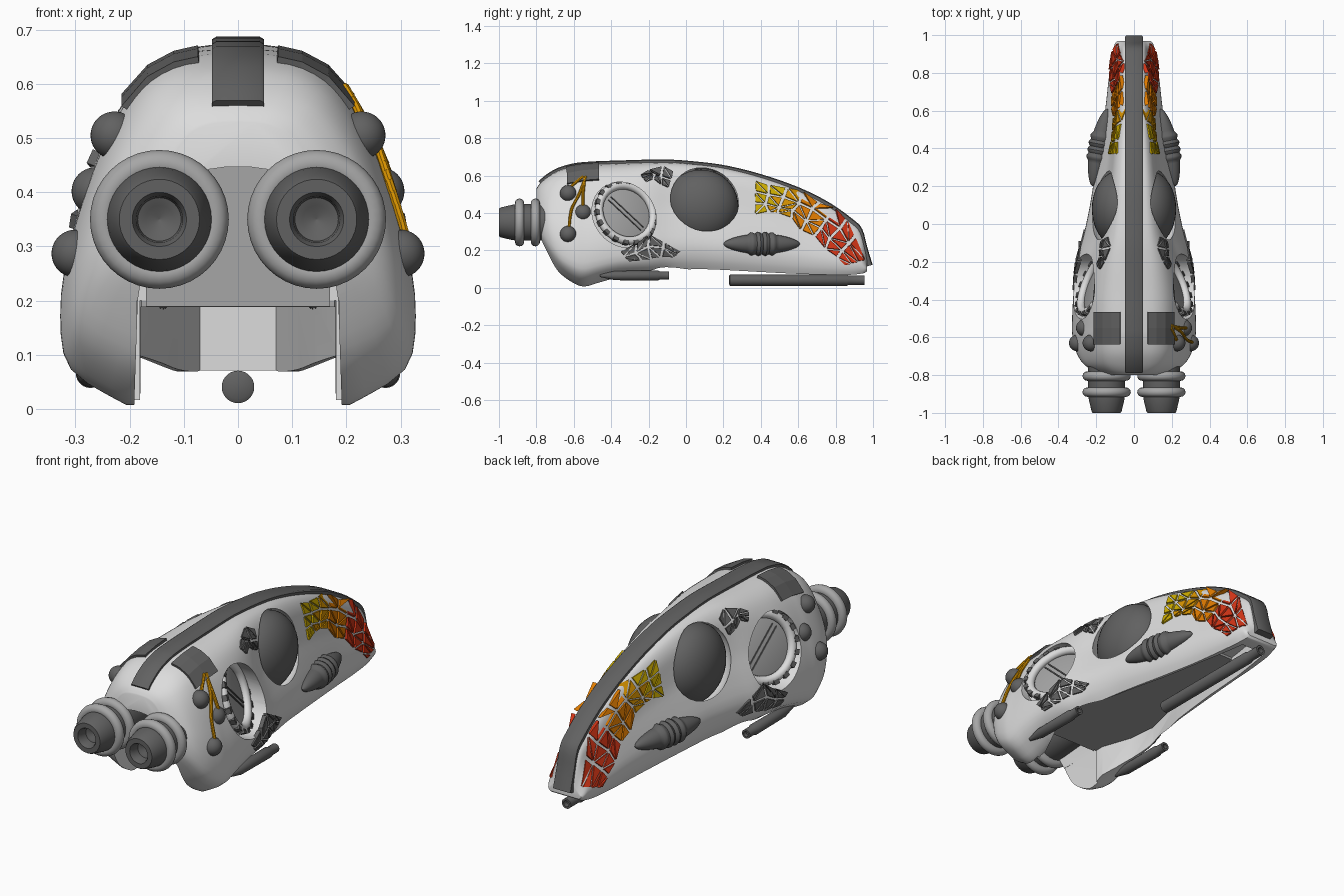
import bpy, bmesh, math, random
from mathutils import Vector, Matrix
from mathutils.bvhtree import BVHTree

if "Cube" in bpy.data.objects:
    bpy.data.objects.remove(bpy.data.objects["Cube"])
random.seed(4)

def mat(name, r, g, b):
    m = bpy.data.materials.new(name)
    m.diffuse_color = (r, g, b, 1)
    m.use_nodes = True
    m.node_tree.nodes["Principled BSDF"].inputs["Base Color"].default_value = m.diffuse_color
    return m
WHITE = mat("bone_white", .72, .72, .72)
MID = mat("mid_grey", .38, .38, .38)
DARK = mat("dark_grey", .12, .12, .12)
YELLOW = mat("yellow", .62, .42, .0)
AMBER = mat("amber", .7, .3, .0)
ORANGE = mat("orange", .75, .2, .0)
RED = mat("red", .65, .035, .008)

def part(name, bm, mats, mirror=True, smooth=True, angle=35):
    bmesh.ops.remove_doubles(bm, verts=bm.verts, dist=1e-5)
    bmesh.ops.recalc_face_normals(bm, faces=bm.faces)
    me = bpy.data.meshes.new(name)
    bm.to_mesh(me)
    for m in (mats if isinstance(mats, list) else [mats]):
        me.materials.append(m)
    ob = bpy.data.objects.new(name, me)
    bpy.context.collection.objects.link(ob)
    if smooth:
        me.shade_smooth()
        me.set_sharp_from_angle(angle=math.radians(angle))
    if mirror:
        ob.modifiers.new("Mirror", 'MIRROR').use_mirror_merge = False
    return ob

def frame(p, d):
    return Matrix.Translation(p) @ Vector(d).to_track_quat('Z', 'Y').to_matrix().to_4x4()

def bridge(bm, rings, closed=False):
    n = len(rings[0])
    for i in range(len(rings) - (0 if closed else 1)):
        a, b = rings[i], rings[(i + 1) % len(rings)]
        for j in range(n):
            bm.faces.new((a[j], a[(j + 1) % n], b[(j + 1) % n], b[j]))
    if not closed:
        bm.faces.new(rings[0]); bm.faces.new(rings[-1])

def lathe(bm, prof, M, n=28, closed=False):
    rings = [[bm.verts.new(M @ Vector((max(r, .0005) * math.cos(2*math.pi*k/n),
              max(r, .0005) * math.sin(2*math.pi*k/n), h))) for k in range(n)] for r, h in prof]
    bridge(bm, rings, closed)

def torus(bm, R, r, M, n=40):
    lathe(bm, [(R + r*math.cos(a*math.pi/6), r*math.sin(a*math.pi/6)) for a in range(12)], M, n, True)

def ball(bm, c, r):
    M = Matrix.Translation(c) @ Matrix.Diagonal((*r, 1))
    bmesh.ops.create_uvsphere(bm, u_segments=36, v_segments=20, radius=1, matrix=M)

def smooth_path(pts, k):
    pts = [Vector(p) for p in pts]
    out = []
    for i in range(len(pts) - 1):
        a, b, c, d = pts[max(i-1, 0)], pts[i], pts[i+1], pts[min(i+2, len(pts)-1)]
        for s in range(k):
            t = s / k
            out.append(.5*(2*b + (c-a)*t + (2*a-5*b+4*c-d)*t*t + (3*b-a-3*c+d)*t**3))
    return out + [pts[-1]]

def prism(outline, z0, z1):
    bm = bmesh.new()
    pts = outline + [(-x, y) for x, y in reversed(outline)]
    bridge(bm, [[bm.verts.new((x, y, z)) for x, y in pts] for z in (z0, z1)])
    return bm

# skull shell: stations (y, half width, top, bottom); round front section blends to a pinched snout section
ST = [(-.80, .15, .53, .33), (-.78, .21, .56, .26), (-.74, .268, .595, .18), (-.68, .305, .63, .085),
      (-.60, .325, .653, .025), (-.54, .328, .66, .008), (-.46, .326, .665, .03), (-.36, .32, .668, .055),
      (-.2, .305, .673, .075), (-.08, .27, .673, .095), (.08, .235, .66, .1), (.22, .212, .64, .095),
      (.4, .182, .595, .085), (.6, .152, .525, .075), (.76, .134, .445, .07), (.88, .118, .36, .07),
      (.93, .108, .31, .075), (.955, .1, .22, .08), (.968, .09, .15, .09)]
FRONT = [(0, 1), (.3, .985), (.5, .935), (.64, .85), (.76, .73), (.87, .58), (.96, .42), (1, .25), (.94, .1), (.63, 0)]
SNOUT = [(0, 1), (.28, .99), (.43, .95), (.54, .87), (.61, .75), (.7, .6), (.84, .45), (1, .25), (.97, .1), (.85, 0)]
fr, sn = smooth_path(FRONT, 3), smooth_path(SNOUT, 3)
bm = bmesh.new()
rings = []
for y, w, zt, zb in (tuple(v) for v in smooth_path([Vector(s) for s in ST], 4)):
    k = min(max((y + .42) / .45, 0), 1)
    k = k*k*(3 - 2*k)
    prof = [(f.x*w, zb + f.y*(zt - zb)) for f in (a.lerp(b, k) for a, b in zip(fr, sn))]
    prof += [(-x, z) for x, z in reversed(prof[1:])]
    rings.append([bm.verts.new((x, y, z)) for x, z in prof])
bridge(bm, rings)
bmesh.ops.recalc_face_normals(bm, faces=bm.faces)
tree = BVHTree.FromBMesh(bm)
body = part("skull_shell", bm, WHITE, False, False)

def side(y, z):
    h = tree.ray_cast(Vector((1, y, z)), Vector((-1, 0, 0)))
    return (h[0], h[1]) if h[0] else (Vector((.07, y, z)), Vector((1, 0, 0)))

def top(x, y):
    return tree.ray_cast(Vector((x, y, 2)), Vector((0, 0, -1)))[:2]

# cutters: mouth arch, lower trough, eye sockets, wheel recesses
cutters = []
bm = bmesh.new()
arch = [(.195, -.1), (.185, .2), (.17, .3), (.13, .4), (.07, .44), (.02, .447)]
arch += [(-x, z) for x, z in reversed(arch)]
bridge(bm, [[bm.verts.new((x, y, z)) for x, z in arch] for y in (-.9, -.5)])
cutters.append(part("mouth_cutter", bm, WHITE, False, False))
trough = [(.19, -.91), (.18, -.45), (.235, -.3), (.25, -.15), (.19, .1), (.14, .4), (.11, .65), (.07, .9)]
cutters.append(part("trough_cutter", prism(trough, -.1, .2), WHITE, False, False))
EYE = Vector((.085, .08, .437))
W = frame((.205, -.32, .4), (1, .42, .36))
for s in (1, -1):
    bm = bmesh.new()
    ball(bm, (s*EYE.x, EYE.y, EYE.z), (.17, .21, .205))
    cutters.append(part("eye_cutter", bm, WHITE, False, False))
    bm = bmesh.new()
    ins = [W @ Vector((.185*math.cos(k*math.pi/20), .185*math.sin(k*math.pi/20), -.03)) for k in range(40)]
    bridge(bm, [[bm.verts.new((s*p.x, p.y, p.z)) for p in ins],
                [bm.verts.new((s*.5, p.y, p.z)) for p in ins]])
    cutters.append(part("wheel_cutter", bm, WHITE, False, False))
for c in cutters:
    c.hide_render = True
    m = body.modifiers.new("Cut", 'BOOLEAN')
    m.operation, m.object, m.solver = 'DIFFERENCE', c, 'EXACT'
me = bpy.data.meshes.new_from_object(body.evaluated_get(bpy.context.evaluated_depsgraph_get()))
body.modifiers.clear()
body.data = me
me.shade_smooth()
me.set_sharp_from_angle(angle=math.radians(35))
for c in cutters:
    bpy.data.objects.remove(c)

# inner block and roof plate
part("roof_plate", prism([(.178, -.5), (.178, -.45), (.23, -.3), (.245, -.15), (.185, .1), (.137, .4), (.115, .6)],
                         .188, .21), MID, False, False)
part("inner_block", prism([(.17, -.51), (.17, -.49)], .189, .45), MID, False, False)

# big eyes
bm = bmesh.new()
ball(bm, EYE, (.138, .2, .195))
part("eye_dome", bm, DARK)

# side wheels: ring, disc, slot, teeth
bm = bmesh.new()
torus(bm, .156, .022, W)
part("wheel_ring", bm, WHITE)
bm = bmesh.new()
lathe(bm, [(.145, -.03), (.145, -.012), (.13, -.006)], W, 40)
part("wheel_disc", bm, MID)
bm = bmesh.new()
for off in (-.012, .012):
    bmesh.ops.create_cube(bm, size=1, matrix=W @ Matrix.Rotation(-.8, 4, 'Z') @ Matrix.Translation((0, off, -.005))
                          @ Matrix.Diagonal((.24, .006, .008, 1)))
part("wheel_slot", bm, DARK, smooth=False)
bm = bmesh.new()
for k in range(18):
    bmesh.ops.create_cube(bm, size=1, matrix=W @ Matrix.Rotation(k*math.pi/9, 4, 'Z')
                          @ Matrix.Translation((.172, 0, .01)) @ Matrix.Diagonal((.022, .028, .026, 1)))
part("wheel_teeth", bm, DARK, smooth=False)

# front nozzles with rings
N = frame((.145, 0, .35), (0, -1, 0))
bm = bmesh.new()
lathe(bm, [(.08, .5), (.098, .74), (.098, .9), (.094, .93), (.08, .99), (.074, 1), (.05, 1), (.043, .985),
           (.04, .95), (.026, .945), (.0, .93)], N, 40)
part("nozzle", bm, DARK)
bm = bmesh.new()
for h in (.805, .89):
    torus(bm, .103, .025, N)
    bmesh.ops.translate(bm, verts=bm.verts[-480:], vec=(0, -h, 0))
part("nozzle_ring", bm, MID)

# spine strip
path = [Vector((s[0], s[2])) for s in ST[1:-1]] + [Vector((.985, .12))]
path = smooth_path(path, 3)
bm = bmesh.new()
rings = []
for i, p in enumerate(path):
    t = (path[min(i+1, len(path)-1)] - path[max(i-1, 0)]).normalized()
    n = Vector((-t.y, t.x))
    a, b, c = p - n*.03, p + n*.008, p + n*.013
    rings.append([bm.verts.new((x, q.x, q.y)) for x, q in
                  ((-.048, a), (-.048, b), (-.04, c), (.04, c), (.048, b), (.048, a))])
bridge(bm, rings)
part("spine_strip", bm, DARK, False)

def tile(bm, hits, h, shrink=.93):
    c = sum((p for p, n in hits), Vector()) / len(hits)
    nn = sum((n for p, n in hits), Vector()).normalized()
    return [[bm.verts.new(p - nn*.012) for p, n in hits],
            [bm.verts.new(c + (p - c)*shrink + nn*h) for p, n in hits]]

# brow plates
bm = bmesh.new()
xs = [.072, .115, .16, .205]
cols = [[top(x, y) for y in (-.635, -.55, -.465)] for x in xs]
for a, b in zip(cols, cols[1:]):
    for j in (0, 1):
        bridge(bm, [[bm.verts.new(p + n*o) for p, n in (a[j], b[j], b[j+1], a[j+1])] for o in (-.01, .012)])
part("brow_plate", bm, DARK, smooth=False)

# mosaics: jittered triangles between two edge curves, laid on the shell
def mosaic(name, up, lo, cols, rows, mats, rule):
    def at(c, u):
        f = min(u, .9999)*(len(c)-1)
        i = int(f)
        return Vector(c[i]).lerp(Vector(c[i+1]), f-i)
    g = [[at(up, i/cols).lerp(at(lo, i/cols), j/rows) for j in range(rows+1)] for i in range(cols+1)]
    for i in range(1, cols):
        for j in range(rows+1):
            g[i][j] += Vector((random.uniform(-.014, .014), random.uniform(-.014, .014)))
    bm = bmesh.new()
    for i in range(cols):
        for j in range(rows):
            a, b, c, d = g[i][j], g[i+1][j], g[i+1][j+1], g[i][j+1]
            for tri in ([(a, b, c), (a, c, d)] if random.random() < .5 else [(a, b, d), (b, c, d)]):
                m = sum(tri, Vector((0, 0))) / 3
                pts = [q + (m - q).normalized()*min(.009, (m - q).length*.3) for q in tri]
                k = len(bm.faces)
                bridge(bm, tile(bm, [side(*q) for q in pts], .008))
                bm.faces.ensure_lookup_table()
                for f in bm.faces[k:]:
                    f.material_index = rule(m)
    part(name, bm, mats, smooth=False)

mosaic("nose_mosaic", [(.365, .575), (.5, .555), (.63, .505), (.77, .43), (.89, .35), (.96, .14)],
       [(.365, .39), (.47, .4), (.57, .355), (.66, .275), (.76, .2), (.85, .115)], 8, 3,
       [YELLOW, AMBER, ORANGE, RED],
       lambda m: sum(m.x - .5*m.y > k for k in (.24, .36, .55)))
mosaic("upper_patch", [(-.25, .6), (-.16, .655), (-.06, .62)], [(-.22, .56), (-.15, .57), (-.09, .53)],
       3, 2, DARK, lambda m: 0)
mosaic("lower_patch", [(-.36, .19), (-.19, .3), (-.02, .19)], [(-.31, .14), (-.19, .16), (-.06, .16)],
       4, 2, DARK, lambda m: 0)

# ribbed side pods
a, b = side(.2, .235)[0], side(.61, .235)[0]
a.x += .005; b.x += .002
L = (b - a).length
prof = []
for k in range(49):
    s = k/48
    r = .054*math.sin(math.pi*s)**.55
    if .32 < s < .68:
        r += .011*abs(math.sin((s - .32)/.36*4*math.pi))
    prof.append((r, s*L))
bm = bmesh.new()
lathe(bm, prof, frame(a, b - a))
part("ribbed_pod", bm, DARK)

# temple knobs
bm = bmesh.new()
for x, y, z in ((.228, -.63, .505), (.263, -.55, .402), (.3, -.63, .287)):
    ball(bm, (x, y, z), (.044, .044, .044))
part("temple_knob", bm, DARK)

# chin pipe and cheek pipes
bm = bmesh.new()
lathe(bm, [(.022, .23), (.03, .235), (.03, .86), (.025, .87), (.025, .955), (.015, .955), (.015, .93)],
      frame((0, 0, .041), (0, 1, 0)))
part("chin_pipe", bm, DARK, False)
bm = bmesh.new()
lathe(bm, [(.008, -.46), (.025, -.38), (.027, -.15), (.022, -.14), (.022, -.09), (.013, -.09), (.013, -.11)],
      frame((.272, 0, .066), (0, 1, 0)))
part("cheek_pipe", bm, DARK)

# cables on one side only
bm = bmesh.new()
for pts in ([(-.535, .59), (-.57, .5), (-.61, .42), (-.625, .32)], [(-.54, .59), (-.55, .5), (-.55, .42)],
            [(-.55, .59), (-.6, .55), (-.63, .52)]):
    line = smooth_path([side(*p)[0] + side(*p)[1]*.008 for p in pts], 5)
    for p, q in zip(line, line[1:]):
        lathe(bm, [(.008, 0), (.008, (q - p).length + .002)], frame(p, q - p), 8)
part("cable", bm, AMBER, False)
